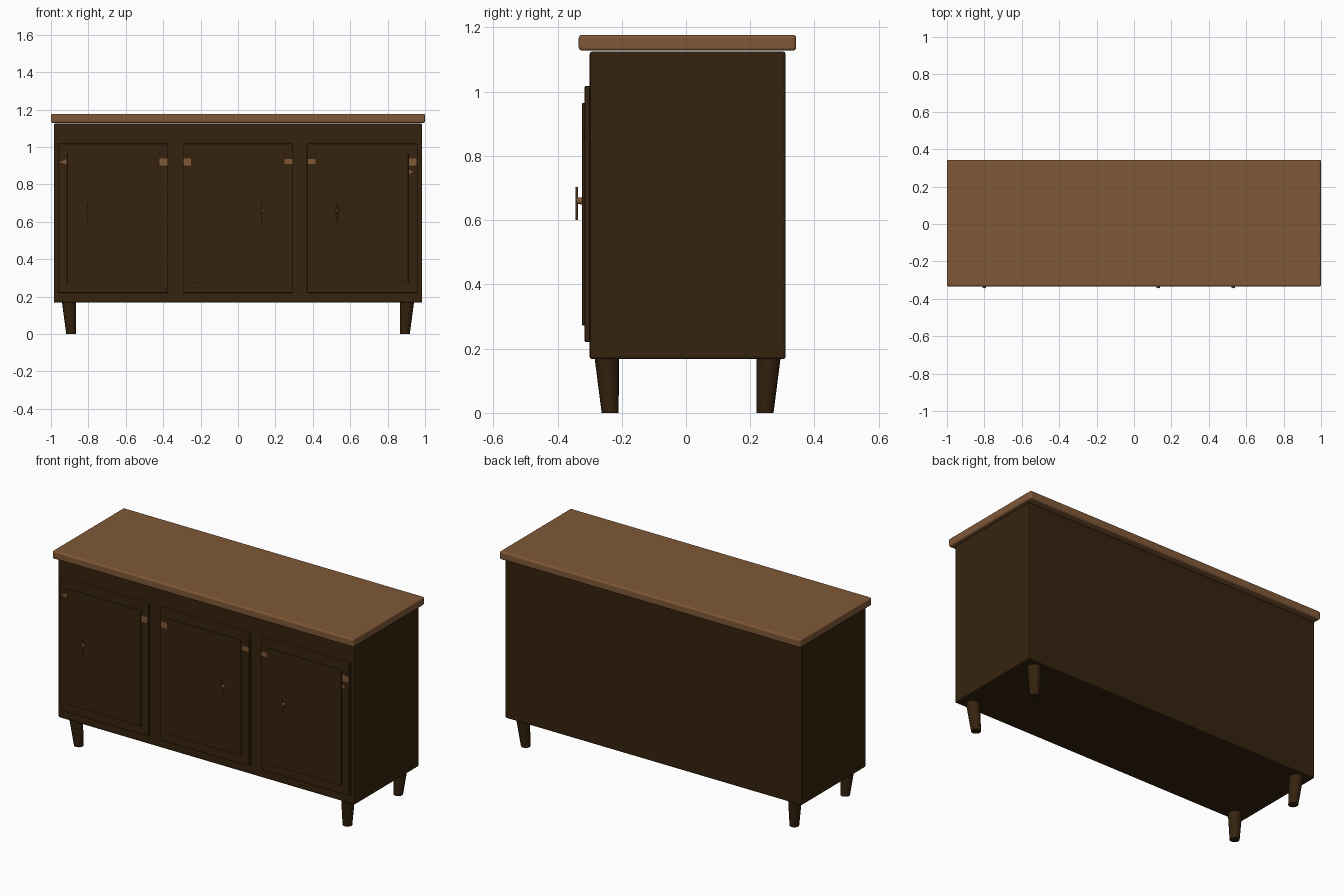
import bpy, bmesh, math
from mathutils import Vector

if "Cube" in bpy.data.objects:
    bpy.data.objects.remove(bpy.data.objects["Cube"])


def material(name, rgb):
    m = bpy.data.materials.new(name)
    m.diffuse_color = (*rgb, 1)
    m.use_nodes = True
    m.node_tree.nodes["Principled BSDF"].inputs["Base Color"].default_value = m.diffuse_color
    return m


DARK = material("dark walnut", (0.036, 0.0165, 0.0045))
LIGHT = material("light brown wood", (0.215, 0.098, 0.039))


def finish(name, bm, mat, bevel=0, segments=2):
    bmesh.ops.recalc_face_normals(bm, faces=bm.faces)
    mesh = bpy.data.meshes.new(name)
    bm.to_mesh(mesh)
    bm.free()
    mesh.materials.append(mat)
    ob = bpy.data.objects.new(name, mesh)
    bpy.context.collection.objects.link(ob)
    if bevel:
        mod = ob.modifiers.new("rounded edges", 'BEVEL')
        mod.width, mod.segments = bevel, segments
    return ob


def box(name, x0, x1, y0, y1, z0, z1, mat, bevel=0, segments=2):
    bm = bmesh.new()
    bmesh.ops.create_cube(bm, size=1)
    for v in bm.verts:
        v.co = Vector(((x0 + x1) / 2 + v.co.x * (x1 - x0),
                       (y0 + y1) / 2 + v.co.y * (y1 - y0),
                       (z0 + z1) / 2 + v.co.z * (z1 - z0)))
    return finish(name, bm, mat, bevel, segments)


def tube(name, start, end, r0, r1, mat, sides=16):
    # Round bar between two points, with rings parallel to the main axis
    start, end = Vector(start), Vector(end)
    along_z = abs(end.z - start.z) > abs(end.y - start.y)
    bm = bmesh.new()
    rings = []
    for c, r in ((start, r0), (end, r1)):
        ring = []
        for i in range(sides):
            a = math.tau * i / sides
            u, w = r * math.cos(a), r * math.sin(a)
            ring.append(bm.verts.new(c + Vector((u, w, 0) if along_z else (u, 0, w))))
        rings.append(ring)
        bm.faces.new(ring)
    for i in range(sides):
        j = (i + 1) % sides
        bm.faces.new((rings[0][i], rings[0][j], rings[1][j], rings[1][i]))
    ob = finish(name, bm, mat)
    bpy.context.view_layer.objects.active = ob
    ob.select_set(True)
    bpy.ops.object.shade_smooth_by_angle(angle=math.radians(40))
    ob.select_set(False)
    return ob


def plate(name, points, y, mat):
    # Thin flat patch on the door front
    bm = bmesh.new()
    face = bm.faces.new([bm.verts.new((x, y, z)) for x, z in points])
    ext = bmesh.ops.extrude_face_region(bm, geom=[face])
    for v in ext["geom"]:
        if isinstance(v, bmesh.types.BMVert):
            v.co.y += 0.002
    return finish(name, bm, mat)


# Carcass and worktop
box("cabinet_body", -0.985, 0.985, -0.30, 0.31, 0.167, 1.125, DARK, 0.008)
box("worktop", -1.0, 1.0, -0.334, 0.343, 1.128, 1.177, LIGHT, 0.01, 3)

# Doors with raised panels and bar handles
for side, cx, hx in (("left", -0.668, -0.80), ("middle", 0.0, 0.13), ("right", 0.665, 0.53)):
    box(side + "_door_frame", cx - 0.295, cx + 0.295, -0.316, -0.295, 0.22, 1.018, DARK, 0.005)
    box(side + "_door_panel", cx - 0.246, cx + 0.246, -0.324, -0.31, 0.272, 0.965, DARK, 0.004)
    tube(side + "_handle_stem", (hx, -0.320, 0.66), (hx, -0.341, 0.66), 0.012, 0.009, LIGHT, 12)
    tube(side + "_handle_bar", (hx, -0.340, 0.60), (hx, -0.340, 0.703), 0.004, 0.004, LIGHT, 8)

# Light patches on the door stiles
for i, (x0, x1, z0) in enumerate(((-0.420, -0.378, 0.90), (-0.291, -0.250, 0.90),
                                  (0.249, 0.291, 0.908), (0.374, 0.415, 0.908),
                                  (0.913, 0.955, 0.90))):
    z1 = 0.937 if z0 == 0.90 else 0.935
    plate(f"hinge_patch_{i}", ((x0, z0), (x1, z0), (x1, z1), (x0, z1)), -0.317, LIGHT)
plate("pointed_patch_left", ((-0.957, 0.918), (-0.917, 0.908), (-0.917, 0.935)), -0.317, LIGHT)
plate("pointed_patch_right", ((0.913, 0.853), (0.938, 0.868), (0.913, 0.88)), -0.317, LIGHT)

# Tapered legs, vertical on the inner sides
for sx, xn in ((-1, "left"), (1, "right")):
    for sy, yn, y in ((-1, "front", 0.247), (1, "back", 0.257)):
        tube(f"{yn}_{xn}_leg", (sx * 0.892, sy * (y - 0.011), 0),
             (sx * 0.904, sy * y, 0.175), 0.0265, 0.038, DARK, 20)
